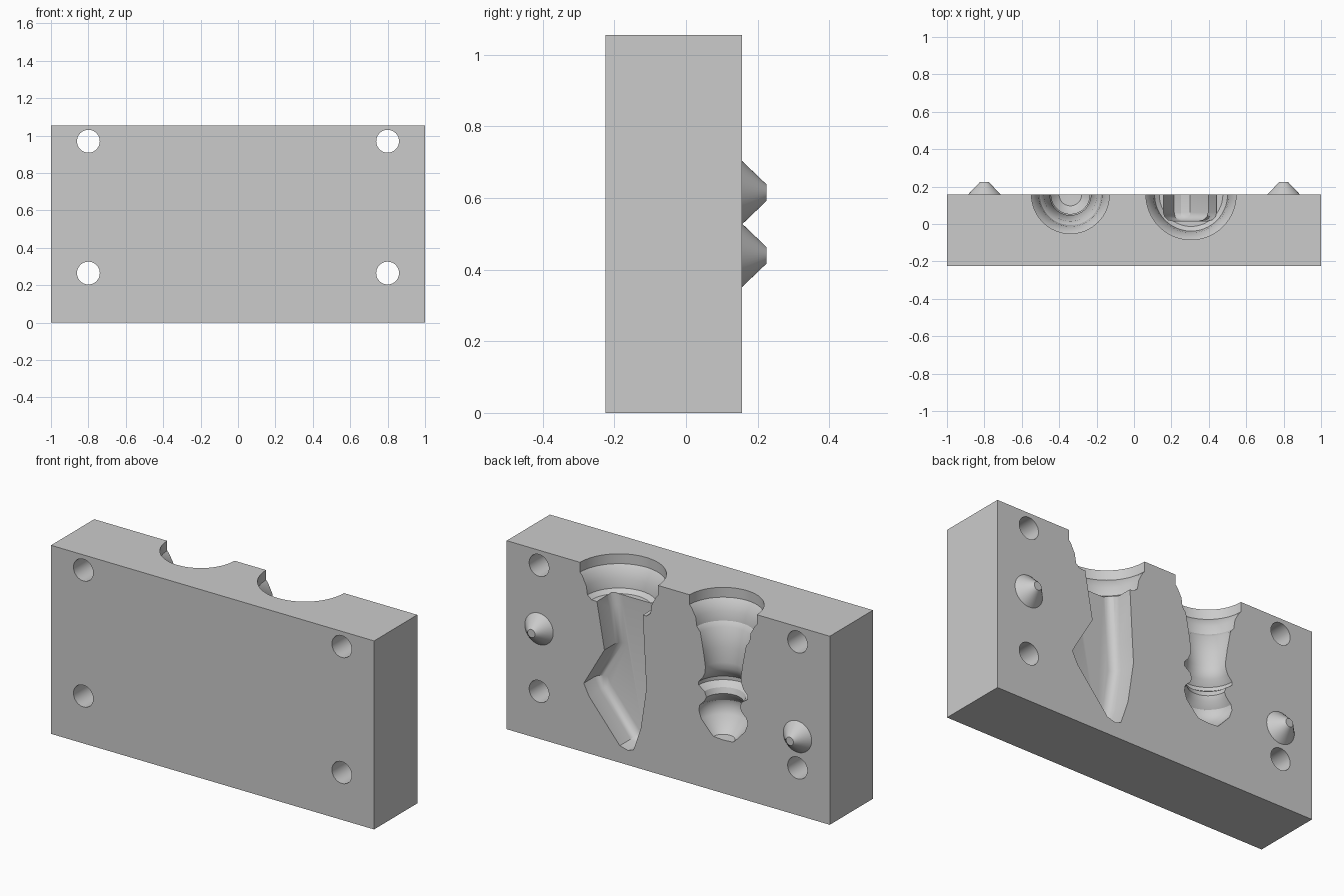
import bpy, bmesh, math
from mathutils import Matrix, Vector

if "Cube" in bpy.data.objects:
    bpy.data.objects.remove(bpy.data.objects["Cube"], do_unlink=True)

grey = bpy.data.materials.new("plain_grey")
grey.use_nodes = True
colour = (0.6, 0.6, 0.6, 1)
grey.diffuse_color = colour
grey.node_tree.nodes["Principled BSDF"].inputs["Base Color"].default_value = colour

BACK, FRONT, TOP = 0.157, -0.225, 1.055


def make(name, bm):
    bmesh.ops.recalc_face_normals(bm, faces=bm.faces)
    mesh = bpy.data.meshes.new(name)
    bm.to_mesh(mesh)
    bm.free()
    mesh.materials.append(grey)
    ob = bpy.data.objects.new(name, mesh)
    bpy.context.collection.objects.link(ob)
    return ob


def cone(name, x, z, r1, r2, y0, y1):
    """Round solid lying along y."""
    bm = bmesh.new()
    place = Matrix.Translation((x, (y0 + y1) / 2, z)) @ Matrix.Rotation(-math.pi / 2, 4, 'X')
    bmesh.ops.create_cone(bm, cap_ends=True, segments=48, radius1=r1, radius2=r2,
                          depth=y1 - y0, matrix=place)
    return make(name, bm)


def lathe(name, x, profile):
    """Solid turned around a vertical axis on the parting face."""
    bm = bmesh.new()
    verts = [bm.verts.new((x + r, BACK, z)) for r, z in profile]
    edges = [bm.edges.new(pair) for pair in zip(verts, verts[1:])]
    bmesh.ops.spin(bm, geom=verts + edges, cent=(x, BACK, 0), axis=(0, 0, 1),
                   angle=2 * math.pi, steps=64, use_merge=True)
    bmesh.ops.remove_doubles(bm, verts=bm.verts, dist=0.0005)
    return make(name, bm)


def prism(name, outline, floor, bevel):
    """Outline in x and z pushed in to the floor, with softened floor edges."""
    bm = bmesh.new()
    face = bm.faces.new([bm.verts.new((x, BACK + 0.05, z)) for x, z in outline])
    out = bmesh.ops.extrude_face_region(bm, geom=[face], use_keep_orig=True)["geom"]
    moved = [g for g in out if isinstance(g, bmesh.types.BMVert)]
    bmesh.ops.translate(bm, verts=moved, vec=Vector((0, floor - BACK - 0.05, 0)))
    rim = [g for g in out if isinstance(g, bmesh.types.BMEdge)]
    bmesh.ops.recalc_face_normals(bm, faces=bm.faces)
    bmesh.ops.bevel(bm, geom=rim, offset=bevel, segments=3, profile=0.5,
                    affect='EDGES', clamp_overlap=True)
    return make(name, bm)


def smooth(ob):
    bpy.ops.object.select_all(action='DESELECT')
    ob.select_set(True)
    bpy.context.view_layer.objects.active = ob
    bpy.ops.object.shade_smooth_by_angle(angle=math.radians(32))


# Mould block
bm = bmesh.new()
bmesh.ops.create_cube(bm, size=1, matrix=Matrix.Translation((0, (BACK + FRONT) / 2, TOP / 2))
                      @ Matrix.Diagonal((2, BACK - FRONT, TOP, 1)))
block = make("mould_block", bm)

# Bolt holes
cutters = [cone("bolt_hole_cutter", x, z, 0.061, 0.061, FRONT - 0.1, BACK + 0.1)
           for x in (-0.8, 0.8) for z in (0.265, 0.97)]

# Cavity of the turned piece, with its foot at the top
cutters.append(lathe("turned_piece_cutter", -0.34, [
    (0, 1.1), (0.208, 1.1), (0.208, 1.0), (0.195, 0.985), (0.17, 0.94), (0.163, 0.89),
    (0.142, 0.865), (0.122, 0.76), (0.11, 0.68), (0.112, 0.645), (0.125, 0.615),
    (0.152, 0.585), (0.152, 0.565), (0.115, 0.54), (0.103, 0.51), (0.115, 0.485),
    (0.145, 0.455), (0.151, 0.425), (0.135, 0.38), (0.075, 0.315), (0.06, 0.302), (0, 0.298)]))

# Cavity of the horse piece: round foot, then the bent head
cutters.append(lathe("horse_foot_cutter", 0.305, [
    (0, 1.1), (0.241, 1.1), (0.241, 1.0), (0.228, 0.985), (0.203, 0.935),
    (0.195, 0.885), (0.17, 0.865), (0, 0.86)]))
cutters.append(prism("horse_head_cutter", [
    (0.45, 0.91), (0.43, 0.8), (0.395, 0.605), (0.523, 0.385), (0.49, 0.32),
    (0.3, 0.095), (0.25, 0.082), (0.215, 0.094), (0.17, 0.226), (0.135, 0.46),
    (0.143, 0.6), (0.16, 0.91)], 0.017, 0.045))

bpy.context.view_layer.objects.active = block
for cutter in cutters:
    cutter.hide_render = True
    mod = block.modifiers.new("cut", 'BOOLEAN')
    mod.operation = 'DIFFERENCE'
    mod.solver = 'EXACT'
    mod.object = cutter
    bpy.ops.object.modifier_apply(modifier=mod.name)
    bpy.data.objects.remove(cutter, do_unlink=True)
smooth(block)

# Locating pegs on the parting face
for name, x, z in (("left_peg", 0.8, 0.615), ("right_peg", -0.8, 0.44)):
    smooth(cone(name, x, z, 0.088, 0.023, BACK, 0.225))
